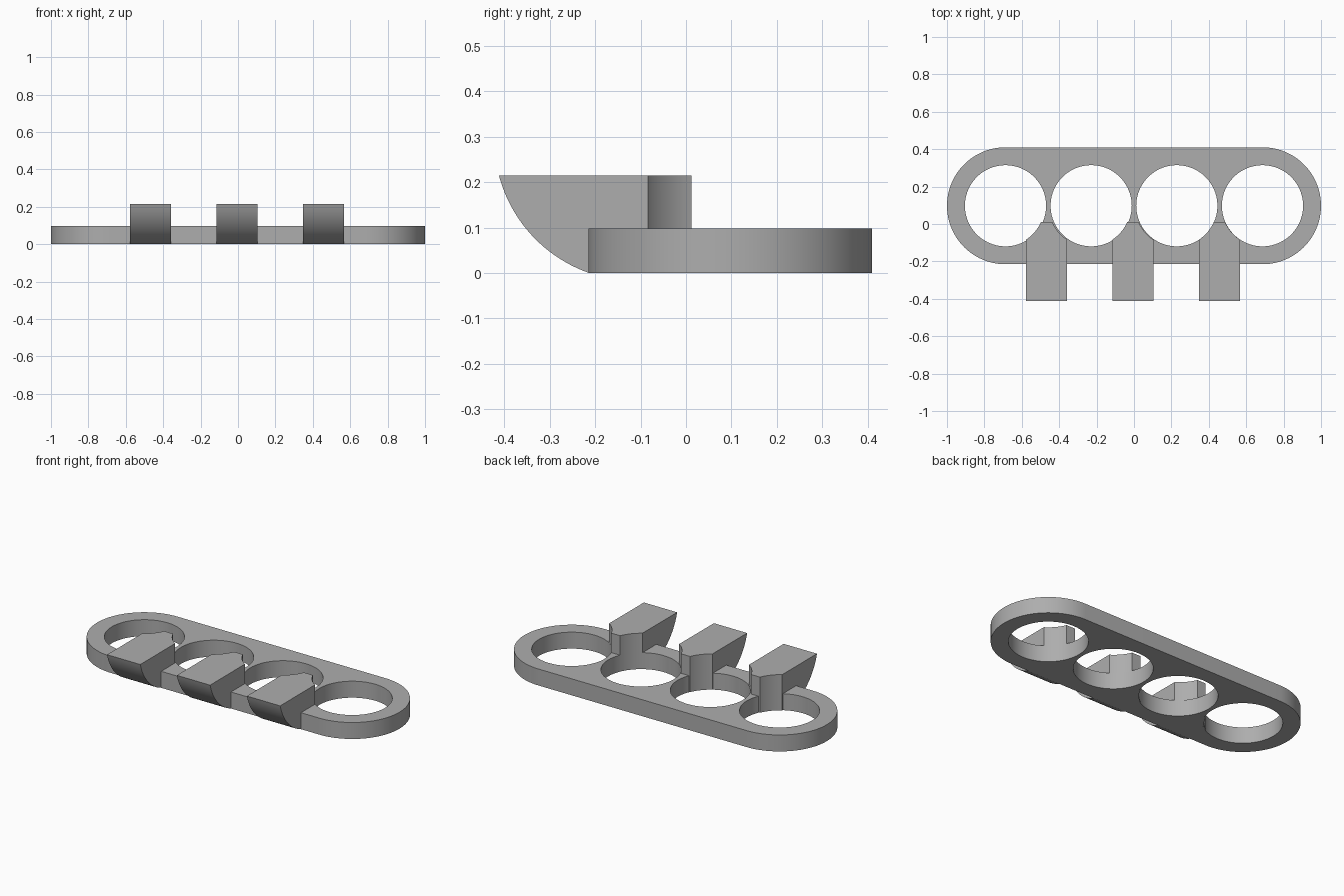
import bpy
import bmesh
from math import cos, sin, pi, radians, atan2
from mathutils import Matrix

old = bpy.data.objects.get("Cube")
if old:
    bpy.data.objects.remove(old, do_unlink=True)

END_R, HOLE_R = 0.3125, 0.217
PITCH, MID_Y, THICK, TOP = 0.458, 0.0975, 0.0985, 0.215

grey = bpy.data.materials.new("plain_grey")
grey.use_nodes = True
colour = (0.42, 0.42, 0.42, 1)
grey.diffuse_color = colour
grey.node_tree.nodes["Principled BSDF"].inputs["Base Color"].default_value = colour


def prism(name, outline, offset):
    """Extrude a closed outline along an offset vector."""
    bm = bmesh.new()
    face = bm.faces.new([bm.verts.new(p) for p in outline])
    moved = bmesh.ops.extrude_face_region(bm, geom=[face])["geom"]
    bmesh.ops.translate(bm, vec=offset,
                        verts=[v for v in moved if isinstance(v, bmesh.types.BMVert)])
    bmesh.ops.recalc_face_normals(bm, faces=bm.faces)
    mesh = bpy.data.meshes.new(name)
    bm.to_mesh(mesh)
    bm.free()
    mesh.materials.append(grey)
    obj = bpy.data.objects.new(name, mesh)
    bpy.context.collection.objects.link(obj)
    return obj


def cut_holes(obj, centres):
    """Drill round vertical holes, then shade smooth with sharp rims."""
    bm = bmesh.new()
    for x in centres:
        bmesh.ops.create_cone(bm, cap_ends=True, segments=96, radius1=HOLE_R, radius2=HOLE_R,
                              depth=2, matrix=Matrix.Translation((x, MID_Y, 0)))
    mesh = bpy.data.meshes.new("hole_cutter")
    bm.to_mesh(mesh)
    bm.free()
    mesh.materials.append(grey)
    cutter = bpy.data.objects.new("hole_cutter", mesh)
    bpy.context.collection.objects.link(cutter)
    cutter.hide_render = True
    mod = obj.modifiers.new("holes", 'BOOLEAN')
    mod.operation, mod.solver, mod.object = 'DIFFERENCE', 'EXACT', cutter
    bpy.ops.object.select_all(action='DESELECT')
    bpy.context.view_layer.objects.active = obj
    obj.select_set(True)
    bpy.ops.object.modifier_apply(modifier=mod.name)
    bpy.data.objects.remove(cutter, do_unlink=True)
    bpy.ops.object.shade_smooth_by_angle(angle=radians(30))


# Long plate with rounded ends and four finger holes
outline = []
for side in (1, -1):
    for i in range(49):
        a = -side * pi / 2 + side * pi * i / 48 if side > 0 else pi / 2 + pi * i / 48
        outline.append((side * (1 - END_R) + END_R * cos(a), MID_Y + END_R * sin(a), 0))
plate = prism("plate", outline, (0, 0, THICK))
cut_holes(plate, [PITCH * k for k in (-1.5, -0.5, 0.5, 1.5)])

# Three blunt prongs with a curved underside, hollowed by the neighbouring holes
WIDTH, TIP_Y = 0.22, 0.012
arc_y, arc_z = -0.11, 0.295
start = atan2(TOP - arc_z, -0.41 - arc_y)
end = atan2(-arc_z, -0.215 - arc_y)
for n, x in enumerate((-0.4675, -0.006, 0.457)):
    profile = []
    for i in range(25):
        a = start + (end - start) * i / 24
        profile.append((x - WIDTH / 2, arc_y + END_R * cos(a), arc_z + END_R * sin(a)))
    profile += [(x - WIDTH / 2, TIP_Y, 0.002), (x - WIDTH / 2, TIP_Y, TOP)]
    prong = prism("prong_%d" % (n + 1), profile, (WIDTH, 0, 0))
    cut_holes(prong, [x - PITCH / 2, x + PITCH / 2])
